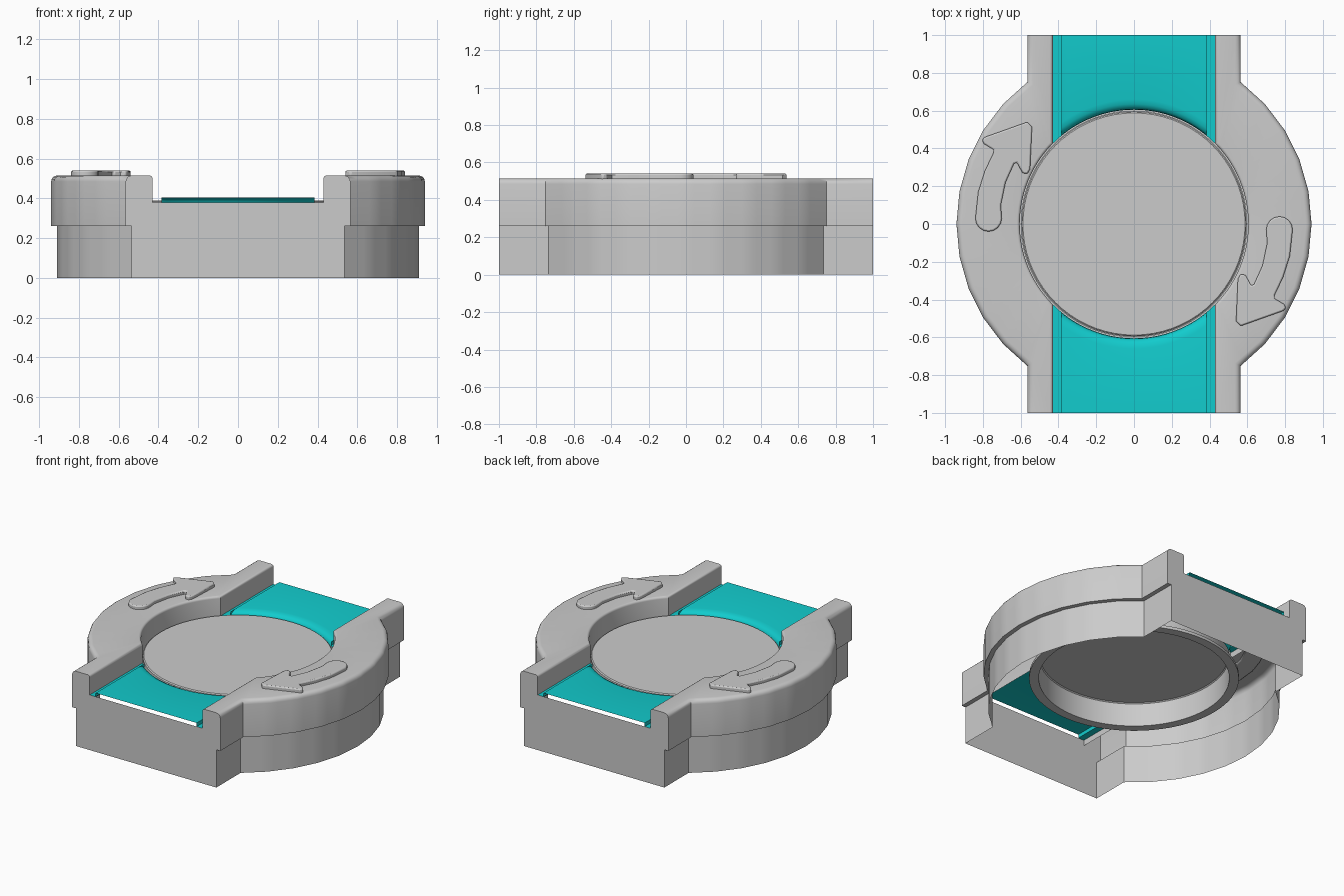
import bpy, bmesh, math

if "Cube" in bpy.data.objects:
    bpy.data.objects.remove(bpy.data.objects["Cube"], do_unlink=True)


def material(name, rgb):
    m = bpy.data.materials.new(name)
    m.use_nodes = True
    m.diffuse_color = (*rgb, 1)
    m.node_tree.nodes["Principled BSDF"].inputs["Base Color"].default_value = (*rgb, 1)
    return m


GREY = material("light_grey", (0.6, 0.6, 0.6))
TEAL = material("teal", (0.006, 0.6, 0.61))
TOP, STEP, DECK = 0.515, 0.26, 0.38


def finish(bm, name, mat, mirror=None, smooth=True):
    """Turn a bmesh into an object with its largest upward face pointing up."""
    bmesh.ops.remove_doubles(bm, verts=bm.verts, dist=0.0002)
    bmesh.ops.recalc_face_normals(bm, faces=bm.faces)
    up = max(bm.faces, key=lambda f: f.calc_center_median().z + abs(f.normal.z))
    if up.normal.z < 0:
        bmesh.ops.reverse_faces(bm, faces=bm.faces)
    mesh = bpy.data.meshes.new(name)
    bm.to_mesh(mesh)
    bm.free()
    mesh.materials.append(mat)
    ob = bpy.data.objects.new(name, mesh)
    bpy.context.collection.objects.link(ob)
    if mirror is not None:
        mod = ob.modifiers.new("mirror", 'MIRROR')
        mod.use_axis = [i == mirror for i in range(3)]
        mod.use_clip = False
        mod.use_mirror_merge = False
    if smooth:
        bpy.ops.object.select_all(action='DESELECT')
        ob.select_set(True)
        bpy.context.view_layer.objects.active = ob
        bpy.ops.object.shade_smooth_by_angle(angle=math.radians(32))
    return ob


def grid(bm, rows):
    """Skin a list of equally long rows of points with quads."""
    vs = [[bm.verts.new(p) for p in row] for row in rows]
    for a, b in zip(vs, vs[1:]):
        for i in range(len(a) - 1):
            bm.faces.new((a[i], a[i + 1], b[i + 1], b[i]))
    return vs


def side_path(x, r, z, facets, n=40):
    """Straight end, bulging faceted arc, straight end."""
    a = math.acos(x / r)
    corner = [(r * math.cos(t), r * math.sin(t))
              for t in (-a + 2 * a * k / facets for k in range(facets + 1))]
    pts = [(x, -1, z)]
    for i in range(n + 1):
        k = min(i * facets // n, facets - 1)
        f = i * facets / n - k
        (x0, y0), (x1, y1) = corner[k], corner[k + 1]
        pts.append((x0 + (x1 - x0) * f, y0 + (y1 - y0) * f, z))
    return pts + [(x, 1, z)]


def outer(off, z):
    return side_path(0.565 - off, 0.94 - off, z, 10)


def inner(off, z):
    return side_path(0.43 + off, 0.605 + off, z, 40)


# Side housing: rounded top, stepped outer wall, open underneath
fillet = [(1 - math.cos(t), 1 - math.sin(t)) for t in (math.pi * k / 8 for k in range(5))]
R_IN, R_OUT = 0.015, 0.03
rows = [inner(0, 0.34)]
rows += [inner(R_IN * o, TOP - R_IN * d) for o, d in fillet]
rows += [outer(R_OUT * o, TOP - R_OUT * d) for o, d in reversed(fillet)]
rows += [outer(0, STEP), outer(0.03, STEP), outer(0.03, 0)]
bm = bmesh.new()
vs = grid(bm, rows)
for end, y in ((0, -1), (-1, 1)):
    foot = bm.verts.new((0.43, y, STEP))
    bm.faces.new([foot] + [row[end] for row in vs[:-2]])
finish(bm, "side_housing", GREY, mirror=0)

# End walls closing the base below the deck
bm = bmesh.new()
half = [(0.535, 0), (0.535, STEP), (0.43, STEP), (0.43, DECK)]
outline = half + [(-x, z) for x, z in reversed(half)]
bm.faces.new([bm.verts.new((x, -1, z)) for x, z in outline])
mesh_wall = finish(bm, "end_wall", GREY, mirror=1, smooth=False)

# Teal deck: flat sheet that curls down toward the turntable
curl = [(0.605, 0.35), (0.608, 0.375), (0.618, 0.391), (0.635, 0.4), (0.66, 0.405)]
xs = [-0.385 + 0.77 * i / 28 for i in range(29)]
rows = [[(x, math.sqrt(r * r - x * x), z) for x in xs] for r, z in curl]
rows.append([(x, 1, 0.405) for x in xs])
bm = bmesh.new()
grid(bm, rows)
# Lowered strips along both edges of the deck
for s in (-1, 1):
    edge = [(0.385, 0.405), (0.385, DECK), (0.43, DECK)]
    grid(bm, [[(s * x, math.sqrt(0.605 ** 2 - x * x), z) for x, z in edge],
              [(s * x, 1, z) for x, z in edge]])
finish(bm, "deck", TEAL, mirror=1)

# Turntable: inverted cup with a flange
profile = [(0.588, 0.39), (0.595, 0.384), (0.595, 0.225), (0.655, 0.225), (0.655, 0.245), (0.597, 0.245)]
N = 72
ring = [2 * math.pi * i / N for i in range(N + 1)]
bm = bmesh.new()
vs = grid(bm, [[(r * math.cos(t), r * math.sin(t), z) for t in ring] for r, z in profile])
bm.faces.new(vs[0][:-1])
finish(bm, "turntable", GREY)

# Raised curved arrows on the housing, one turned half a circle from the other
tail = [(-0.77 + 0.07 * math.cos(t), 0.03 + 0.07 * math.sin(t))
        for t in (math.pi * (1 + k / 8) for k in range(9))]
arrow = tail + [(-0.705, 0.1), (-0.68, 0.22), (-0.635, 0.32), (-0.62, 0.325),
                (-0.59, 0.27), (-0.565, 0.265), (-0.55, 0.29), (-0.54, 0.515),
                (-0.565, 0.54), (-0.79, 0.46), (-0.805, 0.445), (-0.795, 0.425),
                (-0.745, 0.395), (-0.745, 0.375), (-0.79, 0.28), (-0.825, 0.17)]
for name, s in (("right_arrow", 1), ("left_arrow", -1)):
    bm = bmesh.new()
    face = bm.faces.new([bm.verts.new((s * x, s * y, 0.505)) for x, y in arrow])
    top = bmesh.ops.extrude_face_region(bm, geom=[face])["geom"]
    bmesh.ops.translate(bm, vec=(0, 0, 0.035),
                        verts=[v for v in top if isinstance(v, bmesh.types.BMVert)])
    bm.normal_update()
    ob = finish(bm, name, GREY)
    bev = ob.modifiers.new("soft_edge", 'BEVEL')
    bev.width, bev.segments = 0.008, 2
    bev.limit_method, bev.angle_limit = 'ANGLE', math.radians(60)
